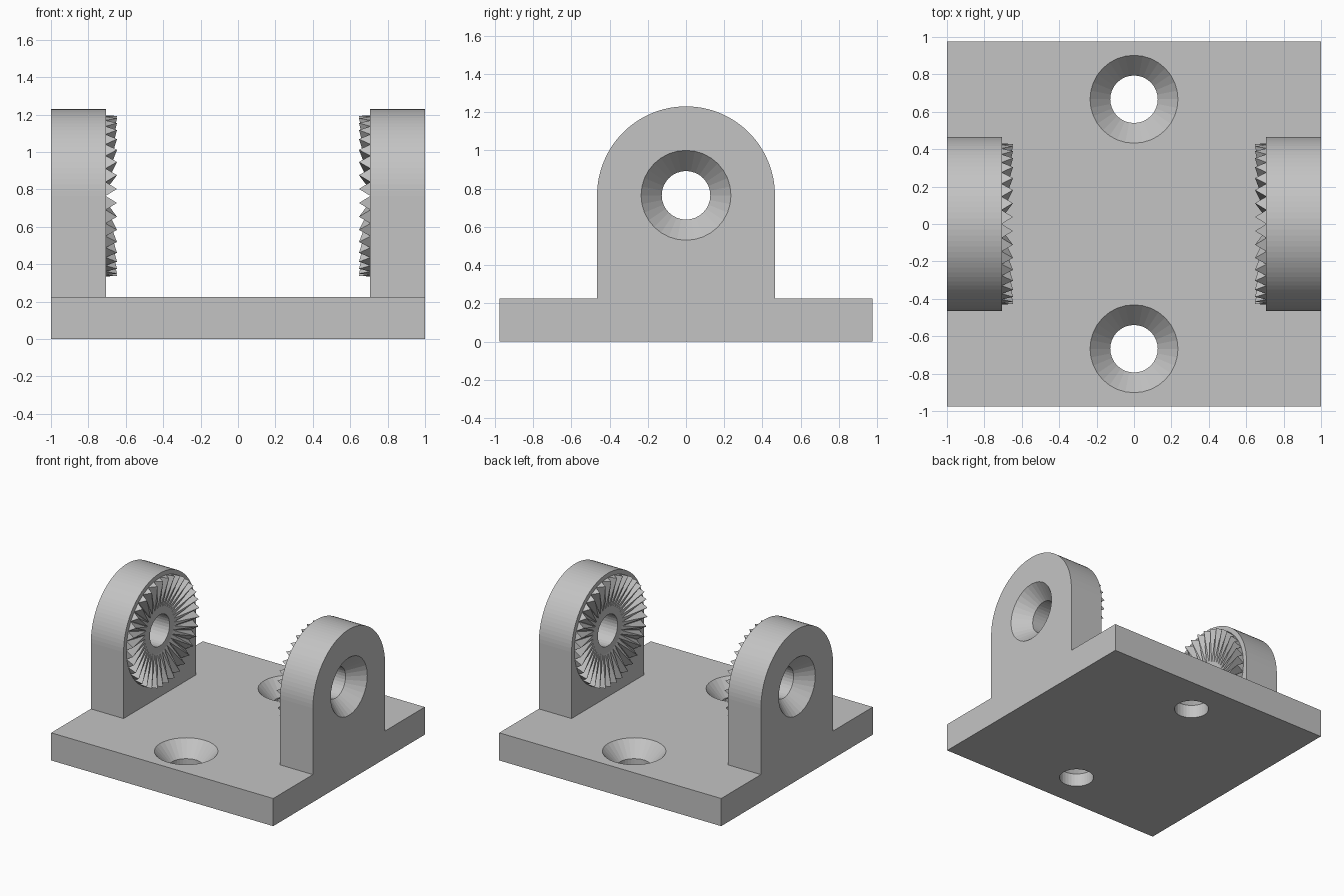
import bpy, bmesh
from math import pi, sin, cos, radians
from mathutils import Matrix, Vector

cube = bpy.data.objects.get("Cube")
if cube:
    bpy.data.objects.remove(cube, do_unlink=True)

GREY = (0.55, 0.55, 0.55, 1)
metal = bpy.data.materials.new("plain grey")
metal.use_nodes = True
metal.diffuse_color = GREY
metal.node_tree.nodes["Principled BSDF"].inputs["Base Color"].default_value = GREY

PLATE_TOP, PLATE_HALF_Y = 0.225, 0.975
EAR_X, EAR_R, PIVOT_Z = 0.705, 0.465, 0.765
BORE, SINK_R, SINK_DEPTH = 0.127, 0.235, 0.12


def finish(bm, name):
    bmesh.ops.recalc_face_normals(bm, faces=bm.faces)
    mesh = bpy.data.meshes.new(name)
    bm.to_mesh(mesh)
    bm.free()
    mesh.materials.append(metal)
    obj = bpy.data.objects.new(name, mesh)
    bpy.context.collection.objects.link(obj)
    return obj


def combine(target, other, operation):
    """Apply a boolean and discard the second object."""
    mod = target.modifiers.new("combine", 'BOOLEAN')
    mod.operation, mod.solver, mod.object = operation, 'EXACT', other
    bpy.context.view_layer.objects.active = target
    bpy.ops.object.modifier_apply(modifier=mod.name)
    bpy.data.objects.remove(other, do_unlink=True)


def make_ear(side):
    """Round-topped lug, extruded along x."""
    bm = bmesh.new()
    outline = [(-EAR_R, 0.1), (EAR_R, 0.1)]
    steps = 48
    for i in range(steps + 1):
        a = pi * i / steps
        outline.append((EAR_R * cos(a), PIVOT_Z + EAR_R * sin(a)))
    face = bm.faces.new([bm.verts.new((side * EAR_X, y, z)) for y, z in outline])
    ext = bmesh.ops.extrude_face_region(bm, geom=[face])
    moved = [v for v in ext["geom"] if isinstance(v, bmesh.types.BMVert)]
    bmesh.ops.translate(bm, verts=moved, vec=(side * (1 - EAR_X), 0, 0))
    return finish(bm, "ear")


def make_screw_cutter(place):
    """Countersunk hole shape with its mouth at the origin, opening to +z."""
    over = 0.02
    flare = SINK_R + over * (SINK_R - BORE) / SINK_DEPTH
    profile = [(BORE, -0.6), (BORE, -SINK_DEPTH), (flare, over)]
    sides = 32
    bm = bmesh.new()
    rings = [[bm.verts.new((r * cos(2 * pi * i / sides), r * sin(2 * pi * i / sides), z))
              for i in range(sides)] for r, z in profile]
    for low, high in zip(rings, rings[1:]):
        for i in range(sides):
            j = (i + 1) % sides
            bm.faces.new((low[i], low[j], high[j], high[i]))
    bm.faces.new(rings[0])
    bm.faces.new(rings[-1])
    bm.transform(place)
    cutter = finish(bm, "hole_cutter")
    cutter.hide_render = True
    return cutter


def make_teeth(side, name):
    """Ring of radial wedge teeth on the inner face of an ear."""
    count, inner, outer, height, sunk = 36, 0.17, 0.43, 0.058, 0.003
    bm = bmesh.new()

    def point(r, turn, h):
        a = 2 * pi * turn / count
        return bm.verts.new((side * (EAR_X - h), r * cos(a), PIVOT_Z + r * sin(a)))

    for i in range(count):
        a0, a1 = point(inner, i, -sunk), point(inner, i + 1, -sunk)
        b0, b1 = point(outer, i, -sunk), point(outer, i + 1, -sunk)
        tip = point(outer, i + 0.5, height)
        for f in ((a0, b0, tip), (a0, tip, a1), (a1, tip, b1), (b0, b1, tip), (a0, a1, b1, b0)):
            bm.faces.new(f)
    return finish(bm, name)


# Base plate
bm = bmesh.new()
bmesh.ops.create_cube(bm, size=1)
bm.transform(Matrix.Translation((0, 0, PLATE_TOP / 2))
             @ Matrix.Diagonal((2, 2 * PLATE_HALF_Y, PLATE_TOP, 1)))
bracket = finish(bm, "bracket_body")

# Ears with pivot holes countersunk from outside
for side in (-1, 1):
    combine(bracket, make_ear(side), 'UNION')
for side in (-1, 1):
    place = Matrix.Translation((side, 0, PIVOT_Z)) @ Matrix.Rotation(side * radians(90), 4, 'Y')
    combine(bracket, make_screw_cutter(place), 'DIFFERENCE')

# Mounting holes in the plate
for side in (-1, 1):
    place = Matrix.Translation((0, side * 0.667, PLATE_TOP))
    combine(bracket, make_screw_cutter(place), 'DIFFERENCE')

# Locking teeth
make_teeth(1, "left_teeth")
make_teeth(-1, "right_teeth")
